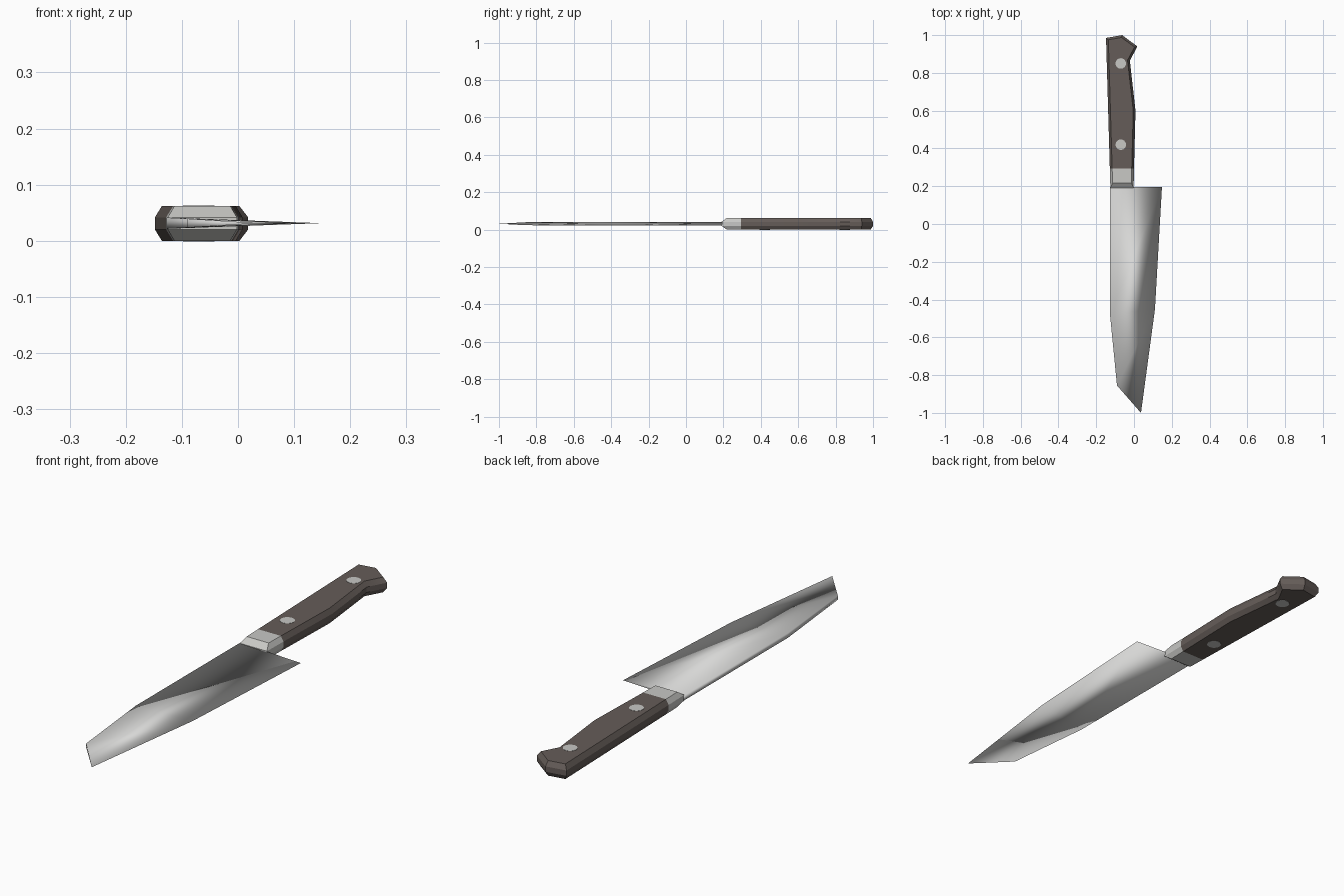
import bpy, bmesh, math
from mathutils import Vector

if "Cube" in bpy.data.objects:
    bpy.data.objects.remove(bpy.data.objects["Cube"])


def material(name, rgb):
    m = bpy.data.materials.new(name)
    m.diffuse_color = (*rgb, 1)
    m.use_nodes = True
    m.node_tree.nodes["Principled BSDF"].inputs["Base Color"].default_value = m.diffuse_color
    return m


STEEL = material("blade steel", (0.68, 0.68, 0.67))
BOLSTER = material("bolster steel", (0.58, 0.58, 0.56))
WOOD = material("dark brown wood", (0.13, 0.108, 0.098))


def finish(bm, name, mats):
    bmesh.ops.recalc_face_normals(bm, faces=bm.faces[:])
    me = bpy.data.meshes.new(name)
    bm.to_mesh(me)
    bm.free()
    for m in mats:
        me.materials.append(m)
    ob = bpy.data.objects.new(name, me)
    bpy.context.collection.objects.link(ob)
    return ob


def smooth_by_angle(ob, angle):
    bpy.ops.object.select_all(action='DESELECT')
    ob.select_set(True)
    bpy.context.view_layer.objects.active = ob
    bpy.ops.object.shade_smooth_by_angle(angle=math.radians(angle))


def inset(points, d):
    """Move a counter-clockwise outline inwards by d."""
    out = []
    for i, p in enumerate(points):
        a = (p - points[i - 1]).normalized()
        b = (points[(i + 1) % len(points)] - p).normalized()
        n1, n2 = Vector((-a.y, a.x)), Vector((-b.y, b.x))
        out.append(p + d * (n1 + n2) / (1 + n1.dot(n2)))
    return out


# Blade: wedge section, thick spine on the left, sharp edge on the right
ZC = 0.0315
spine = [(-0.127, 0.196, 0.010), (-0.127, -0.48, 0.010), (-0.09, -0.855, 0.008)]
edge = [(0.148, 0.196), (0.111, -0.45), (0.037, -1.0)]
bm = bmesh.new()
up = [bm.verts.new((x, y, ZC + t)) for x, y, t in spine]
low = [bm.verts.new((x, y, ZC - t)) for x, y, t in spine]
cut = [bm.verts.new((x, y, ZC)) for x, y in edge]
for i in range(2):
    for side in (up, low):
        bm.faces.new((side[i], side[i + 1], cut[i]))
        bm.faces.new((side[i + 1], cut[i + 1], cut[i]))
    bm.faces.new((up[i], low[i], low[i + 1], up[i + 1]))
for i in (0, 2):
    bm.faces.new((up[i], low[i], cut[i]))
for f in bm.faces:
    f.smooth = True
finish(bm, "blade", [STEEL])

# Handle with bolster: chamfered slab, split by colour at y = 0.295
outline = [Vector(p) for p in [
    (-0.125, 0.19), (-0.002, 0.19), (0.0, 0.30), (0.008, 0.60),
    (-0.022, 0.865), (0.018, 0.94), (-0.063, 1.0), (-0.148, 0.985)]]
inner = inset(outline, 0.012)
for p in inner[:2]:
    p.y += 0.016
bm = bmesh.new()
loops = [[bm.verts.new((p.x, p.y, z)) for p in pts]
         for pts, z in ((inner, 0), (outline, 0.02), (outline, 0.042), (inner, 0.062))]
n = len(outline)
for a, b in zip(loops, loops[1:]):
    for i in range(n):
        j = (i + 1) % n
        bm.faces.new((a[i], a[j], b[j], b[i]))
bm.faces.new(loops[0])
bm.faces.new(loops[-1])
bmesh.ops.bisect_plane(bm, geom=bm.verts[:] + bm.edges[:] + bm.faces[:],
                       plane_co=(0, 0.295, 0), plane_no=(0, 1, 0))
for f in bm.faces:
    f.material_index = 1 if f.calc_center_median().y < 0.295 else 0
smooth_by_angle(finish(bm, "handle", [WOOD, BOLSTER]), 30)

# Rivets: thin discs on both handle faces
for y in (0.42, 0.85):
    for z, side in ((0.0, "bottom"), (0.062, "top")):
        bm = bmesh.new()
        bmesh.ops.create_cone(bm, cap_ends=True, segments=16, radius1=0.028,
                              radius2=0.028, depth=0.002)
        bmesh.ops.translate(bm, verts=bm.verts[:], vec=(-0.07, y, z))
        smooth_by_angle(finish(bm, "rivet_" + side, [BOLSTER]), 30)
